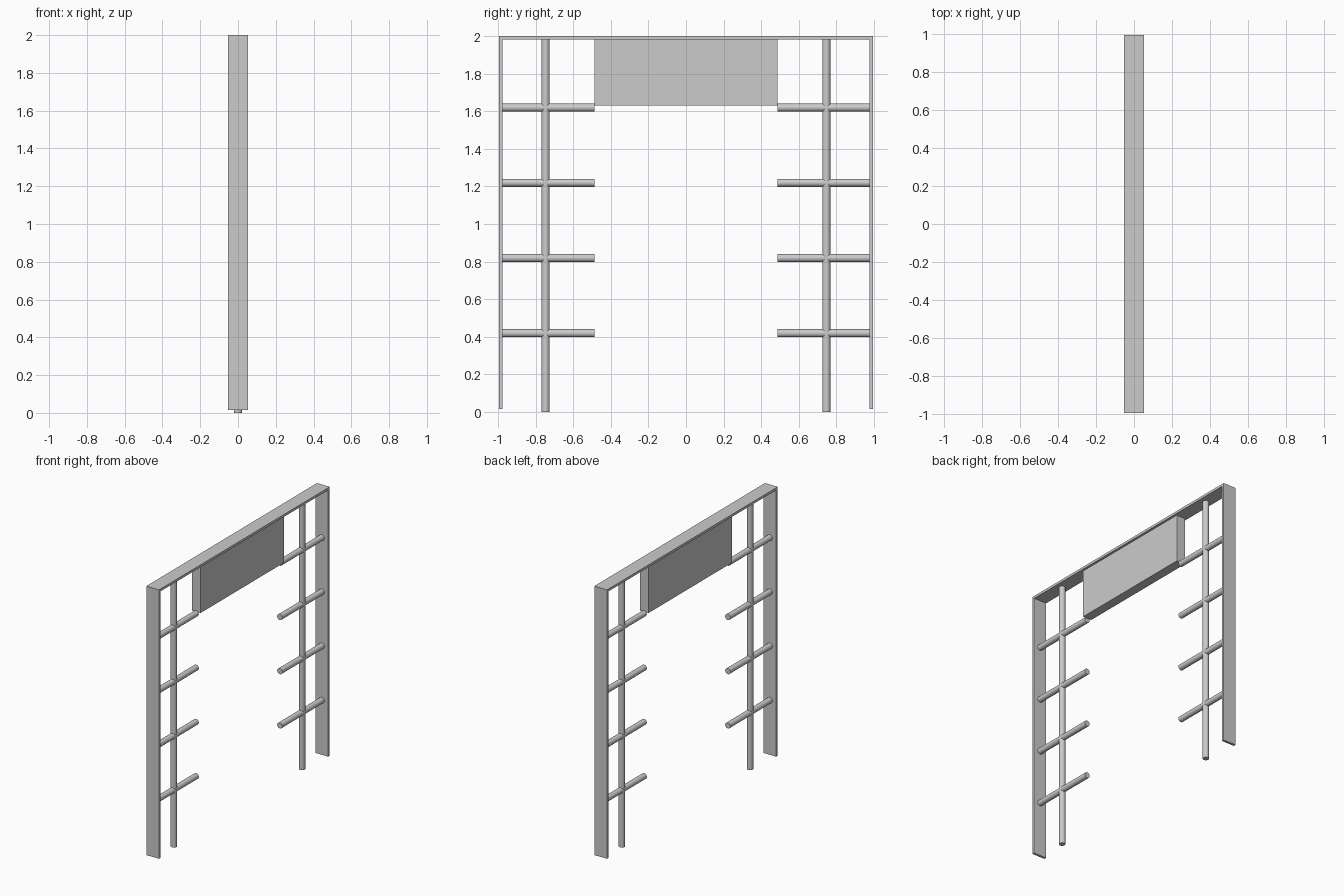
import bpy, bmesh, math

if "Cube" in bpy.data.objects:
    bpy.data.objects.remove(bpy.data.objects["Cube"])

FY, T, HX = 0.995, 0.018, 0.052    # frame half width, thickness, half depth
POLE_Y, R = 0.747, 0.0213          # pole position, tube radius
INNER = 0.487                      # panel edge and inner end of rungs


def box(name, size, loc):
    bm = bmesh.new()
    bmesh.ops.create_cube(bm, size=1)
    bmesh.ops.scale(bm, vec=size, verts=bm.verts)
    me = bpy.data.meshes.new(name)
    bm.to_mesh(me)
    bm.free()
    ob = bpy.data.objects.new(name, me)
    ob.location = loc
    bpy.context.collection.objects.link(ob)
    return ob


def tube(name, length, loc, rot=(0, 0, 0)):
    bpy.ops.mesh.primitive_cylinder_add(vertices=32, radius=R, depth=length,
                                        location=loc, rotation=rot)
    ob = bpy.context.object
    ob.name = name
    bpy.ops.object.shade_smooth_by_angle(angle=math.radians(30))
    return ob


# Outer arch: one U-shaped profile extruded along x
profile = [(-FY, 0.016), (-FY, 2), (FY, 2), (FY, 0.016),
           (FY - T, 0.016), (FY - T, 2 - T), (T - FY, 2 - T), (T - FY, 0.016)]
bm = bmesh.new()
face = bm.faces.new([bm.verts.new((-HX, y, z)) for y, z in profile])
ext = bmesh.ops.extrude_face_region(bm, geom=[face])
bmesh.ops.translate(bm, vec=(2 * HX, 0, 0),
                    verts=[g for g in ext["geom"] if isinstance(g, bmesh.types.BMVert)])
bmesh.ops.recalc_face_normals(bm, faces=bm.faces)
mesh = bpy.data.meshes.new("outer_frame")
bm.to_mesh(mesh)
bm.free()
bpy.context.collection.objects.link(bpy.data.objects.new("outer_frame", mesh))

# Header panel hanging from the top of the frame
top, bottom = 2 - T, 1.63
box("header_panel", (0.07, 2 * INNER, top - bottom), (0, 0, (top + bottom) / 2))

# Upright pole and four rungs on each side
outer = FY - T
for side, s in (("left", -1), ("right", 1)):
    tube(f"{side}_pole", top, (0, s * POLE_Y, top / 2))
    for i in range(4):
        tube(f"{side}_rung_{i + 1}", outer - INNER,
             (0, s * (outer + INNER) / 2, 0.419 + 0.4 * i), (math.pi / 2, 0, 0))
